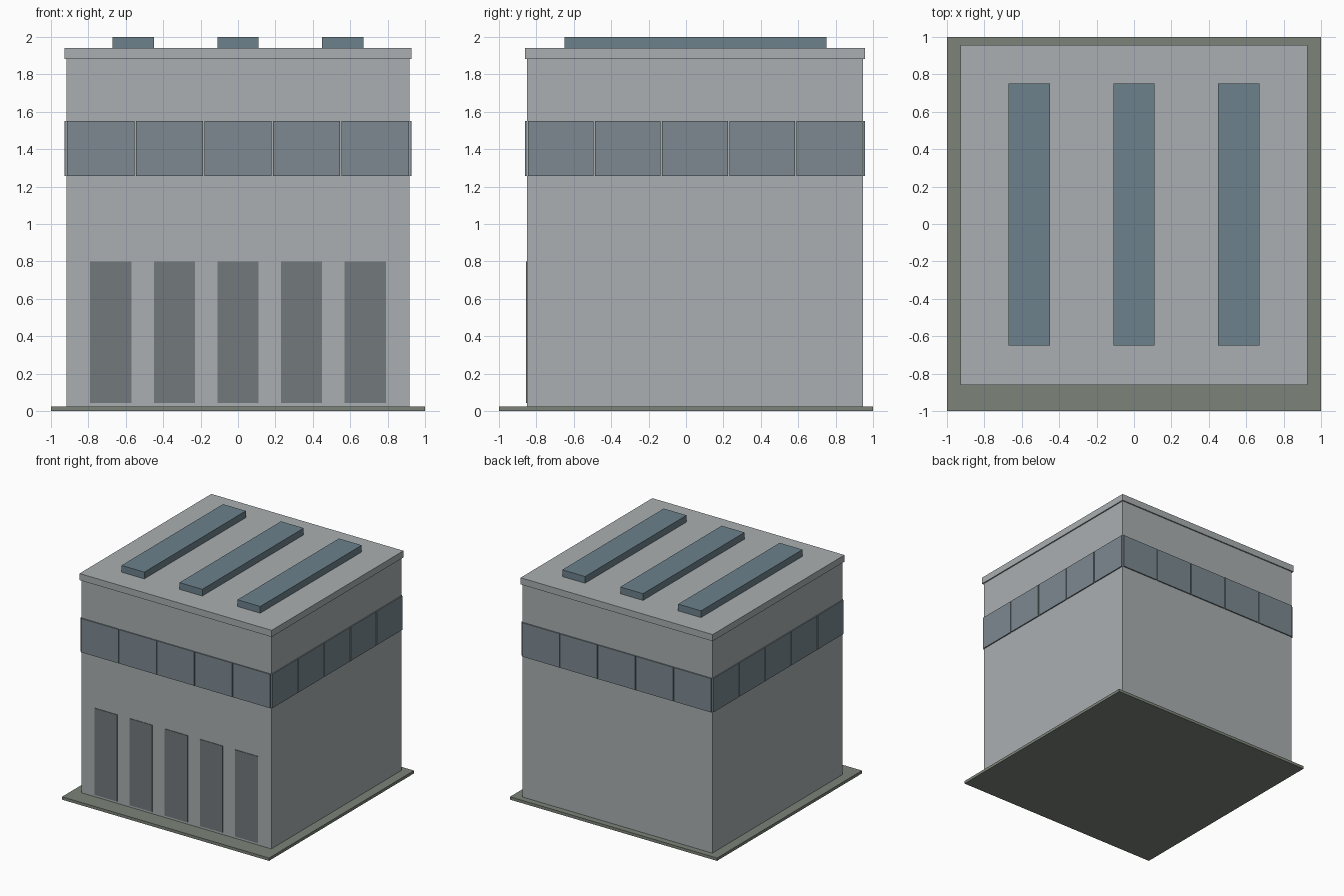
import bpy

if "Cube" in bpy.data.objects:
    bpy.data.objects.remove(bpy.data.objects["Cube"])


def material(name, rgb):
    m = bpy.data.materials.new(name)
    m.diffuse_color = (*rgb, 1)
    m.use_nodes = True
    m.node_tree.nodes["Principled BSDF"].inputs["Base Color"].default_value = m.diffuse_color
    return m


concrete = material("concrete", (0.40, 0.43, 0.44))
grass = material("paving", (0.20, 0.23, 0.19))
glass = material("window_glass", (0.20, 0.25, 0.28))
skyglass = material("skylight_glass", (0.15, 0.22, 0.26))
door_mat = material("door_panel", (0.17, 0.19, 0.20))


def box(name, x, y, z, mat):
    """Box from (min, max) pairs along each axis."""
    bpy.ops.mesh.primitive_cube_add(
        size=1, location=[(a + b) / 2 for a, b in (x, y, z)])
    o = bpy.context.object
    o.name = name
    o.scale = [b - a for a, b in (x, y, z)]
    bpy.ops.object.transform_apply(location=False, rotation=False, scale=True)
    o.data.materials.append(mat)
    return o


X0, X1, Y0, Y1 = -0.917, 0.917, -0.85, 0.947   # wall planes
OUT, INSET = 0.01, 0.003                       # panel projection and embedding

# Base slab, main block and roof slab
box("base_slab", (-1, 1), (-1, 1), (0, 0.025), grass)
box("main_block", (X0, X1), (Y0, Y1), (0.025, 1.883), concrete)
box("roof_slab", (X0 - 0.011, X1 + 0.011), (Y0 - 0.011, Y1 + 0.011),
    (1.883, 1.941), concrete)

# Rooftop skylights
for x in (-0.56, 0, 0.56):
    box("skylight", (x - 0.11, x + 0.11), (-0.65, 0.75), (1.941, 2), skyglass)

# Tall front doors
for i in range(5):
    x = (i - 2) * 0.34
    box("front_door", (x - 0.11, x + 0.11), (Y0 - 0.005, Y0 + INSET),
        (0.043, 0.80), door_mat)

# Window band: five panels per wall with narrow gaps
GAP, BAND = 0.004, (1.256, 1.552)
dx, dy = (X1 - X0) / 5, (Y1 - Y0) / 5
for i in range(5):
    xs = (X0 + i * dx + GAP, X0 + (i + 1) * dx - GAP)
    ys = (Y0 + i * dy + GAP, Y0 + (i + 1) * dy - GAP)
    box("front_window", xs, (Y0 - OUT, Y0 + INSET), BAND, glass)
    box("back_window", xs, (Y1 - INSET, Y1 + OUT), BAND, glass)
    box("left_window", (X0 - OUT, X0 + INSET), ys, BAND, glass)
    box("right_window", (X1 - INSET, X1 + OUT), ys, BAND, glass)
